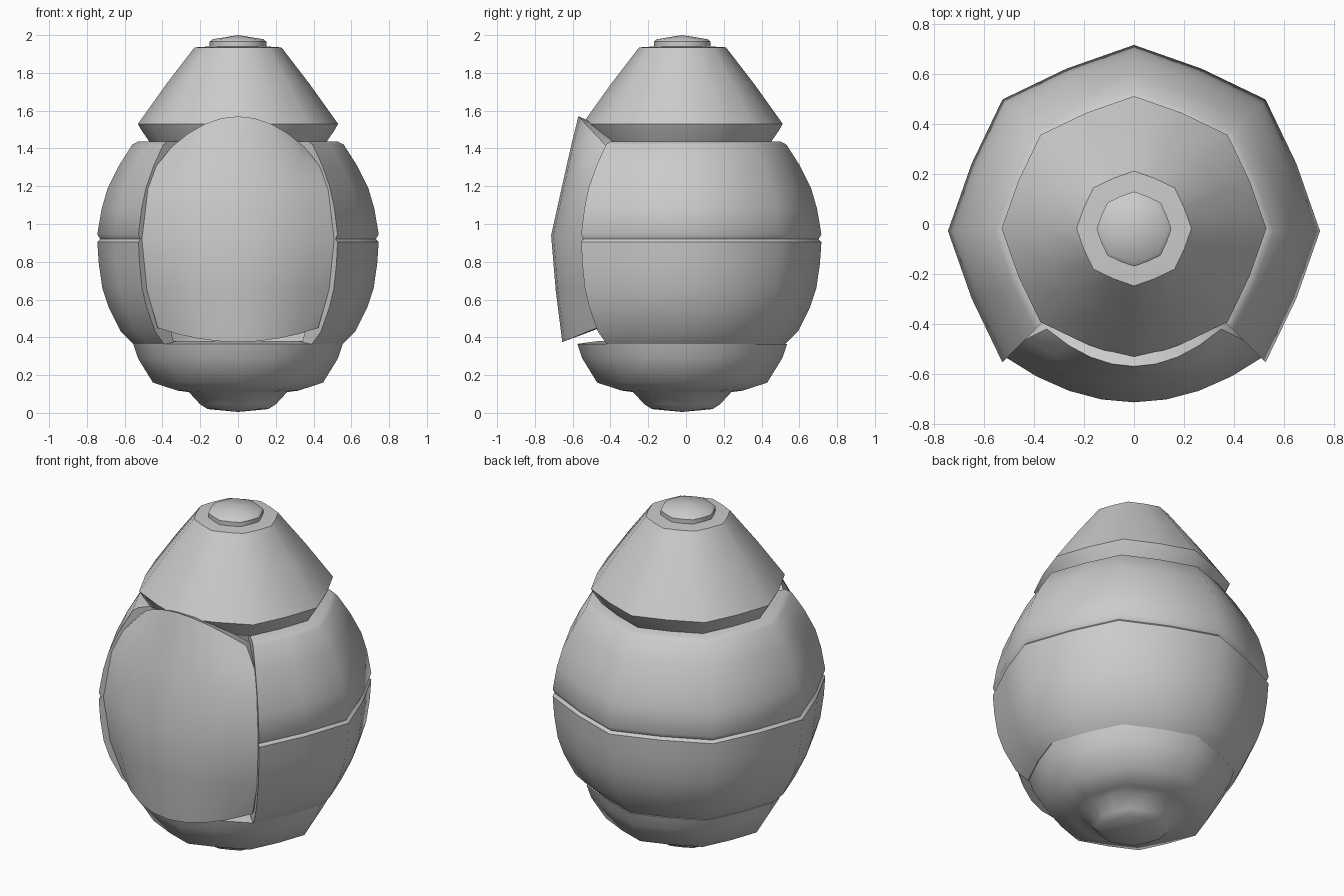
import bpy, bmesh, math

if "Cube" in bpy.data.objects:
    bpy.data.objects.remove(bpy.data.objects["Cube"])


def finish(bm, name, angle=40):
    bmesh.ops.remove_doubles(bm, verts=bm.verts, dist=0.0005)
    bmesh.ops.recalc_face_normals(bm, faces=bm.faces)
    me = bpy.data.meshes.new(name)
    bm.to_mesh(me)
    bm.free()
    ob = bpy.data.objects.new(name, me)
    bpy.context.collection.objects.link(ob)
    bpy.ops.object.select_all(action='DESELECT')
    ob.select_set(True)
    bpy.context.view_layer.objects.active = ob
    bpy.ops.object.shade_smooth_by_angle(angle=math.radians(angle))
    return ob


def revolve(name, profile, cy, full=True, angle=40):
    """Softened octagon lathe; a partial one leaves the front quarter open
    and expects a closed cross-section."""
    bm = bmesh.new()
    steps = range(16) if full else range(-2, 11)
    rings = []
    for i in steps:
        a = i * math.pi / 8
        k = 0.945 if i % 2 else 1.0
        rings.append([bm.verts.new((r * k * math.cos(a), cy + r * k * math.sin(a), z))
                      for r, z in profile])
    n, m = len(rings), len(profile)
    for i in range(n if full else n - 1):
        p, q = rings[i], rings[(i + 1) % n]
        for j in range(m - 1 if full else m):
            k = (j + 1) % m
            bm.faces.new((p[j], q[j], q[k], p[k]))
    if not full:
        bm.faces.new(rings[0])
        bm.faces.new(rings[-1])
    return finish(bm, name, angle)


# base bowl with stepped foot
revolve("base_bowl", [(0, .005), (.16, .02), (.20, .045), (.26, .11), (.32, .118),
                      (.45, .16), (.53, .29), (.555, .365), (.45, .38), (0, .38)], -.02, angle=60)

# two shell bands, open at the front
revolve("lower_shell", [(.48, .37), (.555, .365), (.62, .43), (.685, .56), (.718, .66), (.737, .79),
                        (.745, .905), (.73, .92), (.60, .92), (.58, .66)], -.028, False)
revolve("upper_shell", [(.60, .92), (.73, .92), (.745, .945), (.722, 1.08), (.69, 1.19),
                        (.63, 1.31), (.56, 1.42), (.53, 1.436), (.40, 1.44), (.54, 1.19)], -.028, False)

# conical cap and knob
revolve("cap", [(0, 1.43), (.47, 1.437), (.51, 1.495), (.53, 1.53), (.38, 1.74),
                (.23, 1.935), (.15, 1.94), (0, 1.94)], -.018)
revolve("knob", [(0, 1.93), (.15, 1.93), (.15, 1.965), (.135, 1.978), (0, 2.0)], -.02)

# curved front plate: edge x, y, z then centre y, z for each row
rows = [(.425, -.47, .45, -.655, .375), (.485, -.51, .66, -.69, .65),
        (.52, -.53, .92, -.714, .94), (.487, -.50, 1.18, -.645, 1.25),
        (.43, -.46, 1.31, -.607, 1.42), (.35, -.42, 1.41, -.57, 1.57)]
bm = bmesh.new()
grid = []
for depth in (0, 1):
    layer = []
    for ex, ey, ez, cy, cz in rows:
        line = []
        for c in range(-4, 5):
            u = c / 4
            t = u * u
            x, y, z = ex * u, cy + (ey - cy) * t, cz + (ez - cz) * t
            if depth:
                x, y, z = x * .93, y + .09, .93 + (z - .93) * .94
            line.append(bm.verts.new((x, y, z)))
        layer.append(line)
    for a, b in zip(layer, layer[1:]):
        for c in range(8):
            bm.faces.new((a[c], a[c + 1], b[c + 1], b[c]))
    grid.append(layer)
rims = [(l[0] + [r[-1] for r in l[1:]] + l[-1][-2::-1] + [r[0] for r in l[-2:0:-1]]) for l in grid]
for i in range(len(rims[0])):
    j = (i + 1) % len(rims[0])
    bm.faces.new((rims[0][i], rims[0][j], rims[1][j], rims[1][i]))
finish(bm, "front_plate")
